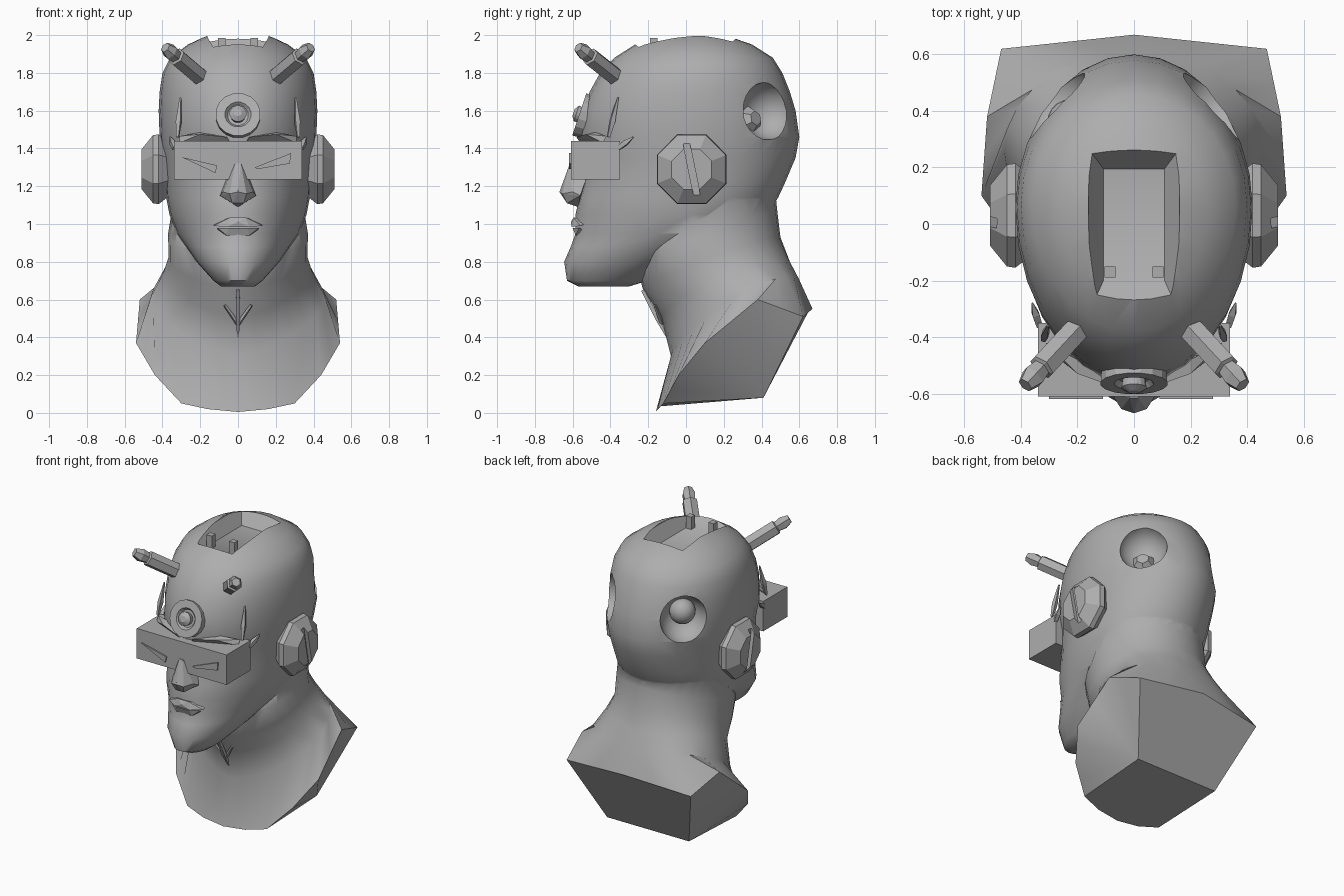
import bpy, bmesh, math
from mathutils import Vector

cube = bpy.data.objects.get("Cube")
if cube:
    bpy.data.objects.remove(cube, do_unlink=True)

grey = bpy.data.materials.new("clay grey")
grey.use_nodes = True
grey.diffuse_color = (0.42, 0.42, 0.42, 1)
grey.node_tree.nodes["Principled BSDF"].inputs["Base Color"].default_value = (0.42, 0.42, 0.42, 1)


def finish(name, bm):
    bmesh.ops.recalc_face_normals(bm, faces=bm.faces)
    mesh = bpy.data.meshes.new(name)
    bm.to_mesh(mesh)
    bm.free()
    mesh.materials.append(grey)
    obj = bpy.data.objects.new(name, mesh)
    bpy.context.collection.objects.link(obj)
    return obj


def skin(bm, rings):
    """Bridge equal rings of points with quads and return their vertices."""
    rows = [[bm.verts.new(p) for p in ring] for ring in rings]
    n = len(rows[0])
    for a, b in zip(rows, rows[1:]):
        for i in range(n):
            j = (i + 1) % n
            bm.faces.new((a[i], a[j], b[j], b[i]))
    return rows


def loft(name, rings):
    bm = bmesh.new()
    rows = skin(bm, rings)
    bm.faces.new(rows[0])
    bm.faces.new(rows[-1])
    return finish(name, bm)


def lathe(name, start, end, profile, sides=6):
    """Turn (position, radius) pairs about the axis from start to end."""
    start, axis = Vector(start), Vector(end) - Vector(start)
    turn = axis.to_track_quat('Z', 'Y')
    rings = []
    for t, r in profile:
        angles = [math.tau * (i + 0.5) / sides for i in range(sides)]
        rings.append([start + axis * t + turn @ Vector((r * math.cos(a), r * math.sin(a), 0))
                      for a in angles])
    return loft(name, rings)


def hull(name, points, mirror=False):
    bm = bmesh.new()
    for x, y, z in points:
        bm.verts.new((x, y, z))
        if mirror and x:
            bm.verts.new((-x, y, z))
    bmesh.ops.convex_hull(bm, input=bm.verts)
    loose = [v for v in bm.verts if not v.link_faces]
    bmesh.ops.delete(bm, geom=loose, context='VERTS')
    return finish(name, bm)


def box(name, centre, size):
    corners = [(centre[0] + size[0] * i / 2, centre[1] + size[1] * j / 2, centre[2] + size[2] * k / 2)
               for i in (-1, 1) for j in (-1, 1) for k in (-1, 1)]
    return hull(name, corners)


def ball(name, centre, radius):
    bm = bmesh.new()
    bmesh.ops.create_uvsphere(bm, u_segments=20, v_segments=12, radius=radius)
    bmesh.ops.translate(bm, verts=bm.verts, vec=centre)
    return finish(name, bm)


def boolean(target, tool, operation):
    mod = target.modifiers.new("cut", 'BOOLEAN')
    mod.object, mod.operation, mod.solver = tool, operation, 'EXACT'
    bpy.context.view_layer.objects.active = target
    bpy.ops.object.modifier_apply(modifier=mod.name)
    bpy.data.objects.remove(tool, do_unlink=True)


def smooth(obj, degrees):
    bpy.ops.object.select_all(action='DESELECT')
    obj.select_set(True)
    bpy.context.view_layer.objects.active = obj
    bpy.ops.object.shade_smooth_by_angle(angle=math.radians(degrees))


SIDES = 28
ANGLES = [math.tau * i / SIDES for i in range(SIDES)]

# Head: height, front, back, half width, widest point
sections = [
    (.67, -.57, -.3, .09, -.44), (.7, -.63, -.2, .13, -.4), (.8, -.645, 0, .22, -.28),
    (.88, -.61, .1, .275, -.15), (.95, -.585, .26, .325, -.02), (1.05, -.585, .43, .363, .03),
    (1.14, -.565, .488, .38, .05), (1.22, -.545, .525, .387, .05), (1.35, -.53, .58, .4, .05),
    (1.46, -.565, .6, .415, .06), (1.6, -.545, .58, .42, .06), (1.7, -.51, .55, .415, .06),
    (1.8, -.455, .51, .4, .07), (1.88, -.38, .46, .36, .07), (1.95, -.27, .35, .265, .06),
    (1.985, -.16, .25, .19, .06), (2, -.02, .17, .15, .07)]
head = loft("head", [
    [(w * math.sin(a), c - math.cos(a) * ((c - f) if math.cos(a) > 0 else (b - c)), z) for a in ANGLES]
    for z, f, b, w, c in sections])

# Neck and shoulders: tilted rings (front, back, half width, side lift) flowing out to the rim
neck = [(-.1, 1.2, .46, 1.3, .32, 0), (-.27, .82, .482, 1.08, .37, 0), (-.23, .66, .5, .93, .368, .03),
        (-.13, .5, .55, .8, .395, .09), (-.08, .3, .605, .69, .46, .12)]
rim_keys = [Vector(p) for p in (
    (0, -.16, .005), (.16, -.15, .02), (.3, -.12, .05), (.44, -.04, .2),
    (.54, .1, .37), (.52, .38, .6), (.47, .62, .51), (0, .67, .55))]
rings = []
for yf, zf, yb, zb, w, lift in neck:
    ring = []
    for a in ANGLES:
        u = (1 - math.cos(a)) / 2
        ring.append((w * math.sin(a), yf + (yb - yf) * u,
                     zf + (zb - zf) * u + lift * abs(math.sin(a))))
    rings.append(ring)
half = [rim_keys[i // 2].lerp(rim_keys[min(i // 2 + 1, 7)], (i % 2) / 2) for i in range(15)]
rings.append(half + [Vector((-p.x, p.y, p.z)) for p in half[-2:0:-1]])
bm = bmesh.new()
rows = skin(bm, rings)
bm.faces.new(rows[0])
rim = rows[-1]
left, right = bm.verts.new((.31, .41, .08)), bm.verts.new((-.31, .41, .08))
for i in range(4, 12):
    bm.faces.new((rim[i], rim[i + 1], left))
    bm.faces.new((rim[-i], rim[-i - 1], right))
bm.faces.new(rim[12:17] + [right, left])
bm.faces.new(rim[24:] + rim[:5] + [left, right])
bust = finish("bust", bm)
boolean(head, bust, 'UNION')

# Recess in the crown and round sockets at the back
boolean(head, loft("crown_cutter", [
    [(-x, f, z), (x, f, z), (x, b, z), (-x, b, z)]
    for z, x, f, b in ((1.9, .108, -.2, .195), (1.985, .16, -.315, .265), (2.1, .165, -.32, .27))]),
    'DIFFERENCE')
for s in (-1, 1):
    boolean(head, ball("socket_cutter", (s * .3, .44, 1.6), .155), 'DIFFERENCE')
smooth(head, 42)
smooth(ball("right_socket_ball", (-.225, .36, 1.615), .082), 40)
lathe("left_socket_stud", (.14, .27, 1.53), (.24, .37, 1.56), [(0, .08), (.7, .075), (1, .04)])

# Paired parts
for s, side in ((1, "left"), (-1, "right")):
    ear = lathe(side + "_ear_cap", (s * .36, .03, 1.29), (s * .51, .03, 1.29),
                [(0, .15), (.4, .2), (.6, .195), (1, .115)], 8)
    slot = box("slot_cutter", (0, 0, 0), (.05, .035, .28))
    slot.location = (s * .51, .03, 1.29)
    slot.rotation_euler.x = .2
    bpy.context.view_layer.update()
    boolean(ear, slot, 'DIFFERENCE')
    lathe(side + "_antenna", (s * .19, -.36, 1.77), (s * .385, -.57, 1.935),
          [(0, .05), (.7, .05), (.72, .036), (.86, .044), (1, .028)])
    box(side + "_crown_peg", (s * .085, -.17, 1.935), (.04, .04, .1))
    lathe(side + "_temple_spike", (s * .32, -.41, 1.46), (s * .305, -.36, 1.67),
          [(0, .01), (.4, .018), (1, .005)], 4)
    lathe(side + "_temple_sliver", (s * .335, -.36, 1.4), (s * .36, -.28, 1.46),
          [(0, .015), (.5, .018), (1, .004)], 4)
    hull(side + "_brow", [(s * x, y, z) for x, y, z in (
        (.04, -.56, 1.43), (.06, -.58, 1.46), (.2, -.53, 1.475), (.31, -.42, 1.465),
        (.31, -.44, 1.43), (.2, -.48, 1.485))])
    lathe(side + "_throat_fork", (0, -.125, .47), (s * .07, -.165, .57), [(0, .012), (1, .008)], 4)
lathe("throat_ridge", (0, -.23, .65), (0, -.1, .4), [(0, .012), (.6, .016), (1, .006)], 4)

# Disc on the forehead
lathe("forehead_disc", (0, -.49, 1.555), (0, -.565, 1.58),
      [(0, .115), (1, .12), (1, .07), (.75, .055), (.75, .04), (1.2, .045), (1.4, .02)], 16)

# Visor with slanted eye plates
box("visor", (0, -.48, 1.338), (.68, .26, .205))
for name, outline in (("left_eye_plate", ((.09, 1.3), (.28, 1.375), (.275, 1.32), (.1, 1.29))),
                      ("right_eye_plate", ((-.3, 1.355), (-.11, 1.31), (-.12, 1.27)))):
    hull(name, [(x, y, z) for x, z in outline for y in (-.6095, -.619)])

# Nose and mouth
hull("nose", [(.015, -.615, 1.32), (.03, -.64, 1.2), (.045, -.655, 1.16), (.05, -.59, 1.24),
              (.095, -.56, 1.15), (.08, -.6, 1.17), (.03, -.63, 1.11), (0, -.57, 1.09),
              (.03, -.5, 1.32), (0, -.67, 1.17)], True)
hull("upper_lip", [(.13, -.56, .99), (.04, -.595, 1.035), (0, -.61, 1.01), (.06, -.605, .985),
                   (.12, -.5, 1.01)], True)
hull("lower_lip", [(.11, -.565, .98), (.05, -.6, .978), (.06, -.585, .94), (.1, -.5, .94)], True)
